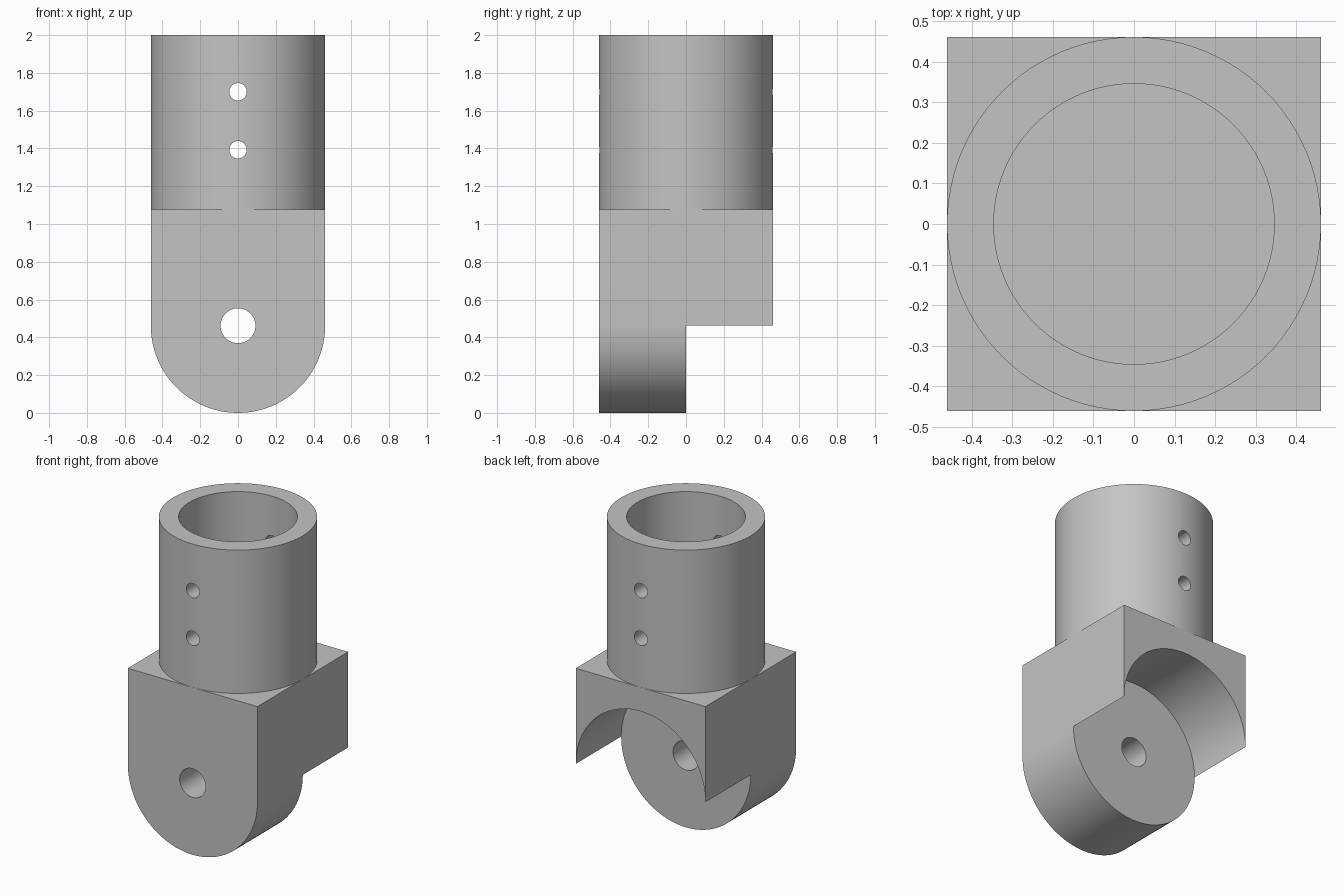
import bpy
import bmesh
from math import cos, sin, pi, radians

if "Cube" in bpy.data.objects:
    bpy.data.objects.remove(bpy.data.objects["Cube"])

R = 6 / 13            # half width, pivot radius and pivot height
BORE = 0.75 * R
PIN = 0.2 * R
TOP = R * 7 / 3       # top of the block
N = 96

grey = bpy.data.materials.new("plain grey")
grey.use_nodes = True
grey.diffuse_color = (0.55, 0.55, 0.55, 1)
grey.node_tree.nodes["Principled BSDF"].inputs["Base Color"].default_value = (0.55, 0.55, 0.55, 1)


def finish(bm, name):
    bmesh.ops.remove_doubles(bm, verts=bm.verts, dist=1e-5)
    bmesh.ops.recalc_face_normals(bm, faces=bm.faces)
    mesh = bpy.data.meshes.new(name)
    bm.to_mesh(mesh)
    bm.free()
    mesh.materials.append(grey)
    ob = bpy.data.objects.new(name, mesh)
    bpy.context.collection.objects.link(ob)
    return ob


def smooth(ob):
    bpy.ops.object.select_all(action="DESELECT")
    ob.select_set(True)
    bpy.context.view_layer.objects.active = ob
    bpy.ops.object.shade_smooth_by_angle(angle=radians(30))


def face(bm, *points):
    bm.faces.new([bm.verts.new(p) for p in points])


def pivot(r, i, y):
    a = 2 * pi * i / N
    return (r * cos(a), y, R + r * sin(a))


def ring(r, i, z):
    a = 2 * pi * i / N
    return (r * cos(a), r * sin(a), z)


# Block: rounded tongue in front, arched recess behind
bm = bmesh.new()
for i in range(N):
    j = i + 1
    for y in (-R, 0):
        face(bm, pivot(PIN, i, y), pivot(PIN, j, y), pivot(R, j, y), pivot(R, i, y))
    face(bm, pivot(PIN, i, -R), pivot(PIN, j, -R), pivot(PIN, j, 0), pivot(PIN, i, 0))
    upper = i < N // 2
    y0, y1 = (0, R) if upper else (-R, 0)
    face(bm, pivot(R, i, y0), pivot(R, j, y0), pivot(R, j, y1), pivot(R, i, y1))
    if upper:
        for y in (-R, R):
            a, b = pivot(R, i, y), pivot(R, j, y)
            face(bm, a, b, (b[0], y, TOP), (a[0], y, TOP))
for x in (-R, R):
    face(bm, (x, -R, R), (x, 0, R), (x, R, R), (x, R, TOP), (x, -R, TOP))

# Block top: four corners around the tube, and the floor of the bore
for q in range(4):
    arc = [ring(R, q * N // 4 + k, TOP) for k in range(N // 4 + 1)]
    sx, sy = (1, -1, -1, 1)[q], (1, 1, -1, -1)[q]
    face(bm, *arc, (sx * R, sy * R, TOP))
face(bm, *[ring(BORE, i, TOP) for i in range(N)])
block = finish(bm, "clevis_block")
for p in block.data.polygons:      # flat top and floor face upward
    if abs(p.normal.z) > 0.999 and p.center.z > TOP - 0.001 and p.normal.z < 0:
        p.flip()
smooth(block)

# Socket tube
bm = bmesh.new()
for i in range(N):
    j = i + 1
    for r in (R, BORE):
        face(bm, ring(r, i, TOP), ring(r, j, TOP), ring(r, j, 2), ring(r, i, 2))
    for z in (TOP, 2):
        face(bm, ring(R, i, z), ring(R, j, z), ring(BORE, j, z), ring(BORE, i, z))
tube = finish(bm, "socket_tube")

# Cross holes through both tube walls
for k, z in enumerate((1.393, 1.70)):
    bpy.ops.mesh.primitive_cylinder_add(vertices=48, radius=0.1 * R, depth=1.2,
                                        location=(0, 0, z), rotation=(pi / 2, 0, 0))
    cutter = bpy.context.object
    cutter.name = f"hole_cutter_{k + 1}"
    cutter.data.materials.append(grey)
    cutter.hide_render = True
    cutter.hide_set(True)
    mod = tube.modifiers.new("cross hole", "BOOLEAN")
    mod.operation = "DIFFERENCE"
    mod.solver = "EXACT"
    mod.object = cutter
    bpy.context.view_layer.objects.active = tube
    bpy.ops.object.modifier_apply(modifier=mod.name)
    bpy.data.objects.remove(cutter)

# Open the tube where it meets the block
bm = bmesh.new()
bm.from_mesh(tube.data)
under = [f for f in bm.faces if all(abs(v.co.z - TOP) < 1e-4 for v in f.verts)]
bmesh.ops.delete(bm, geom=under, context="FACES")
bm.to_mesh(tube.data)
bm.free()
smooth(tube)
